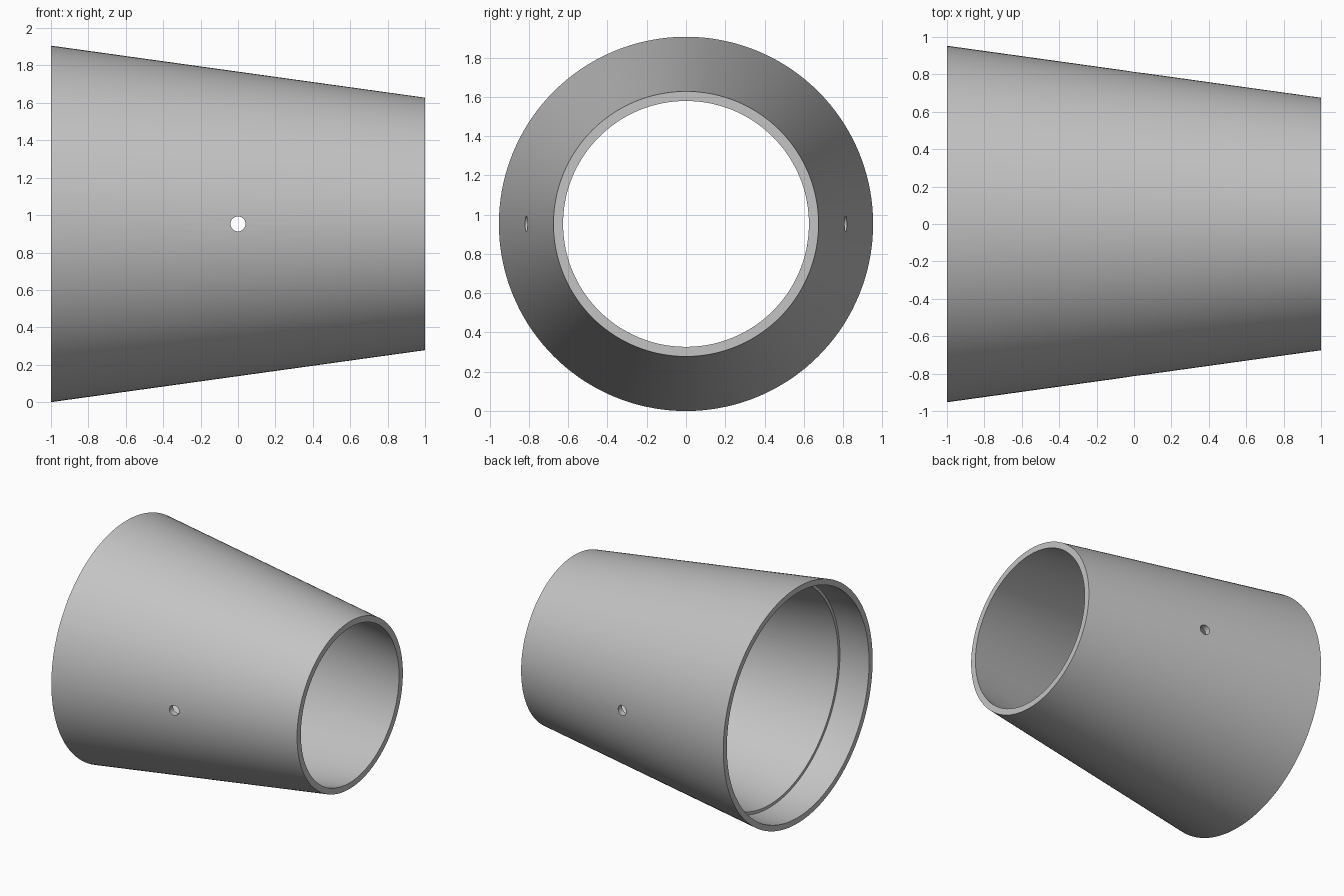
import bpy, bmesh, math
from mathutils import Matrix, Vector

cube = bpy.data.objects.get("Cube")
if cube:
    bpy.data.objects.remove(cube, do_unlink=True)

R_BIG, R_SMALL, WALL = 0.953, 0.675, 0.049
SEGMENTS = 144


def outer_radius(x):
    return R_BIG + (R_SMALL - R_BIG) * (x + 1) / 2


grey = bpy.data.materials.new("light grey")
grey.use_nodes = True
colour = (0.55, 0.55, 0.55, 1)
grey.diffuse_color = colour
grey.node_tree.nodes["Principled BSDF"].inputs["Base Color"].default_value = colour


def make_object(name, bm):
    bmesh.ops.recalc_face_normals(bm, faces=bm.faces[:])
    mesh = bpy.data.meshes.new(name)
    bm.to_mesh(mesh)
    bm.free()
    mesh.materials.append(grey)
    obj = bpy.data.objects.new(name, mesh)
    bpy.context.collection.objects.link(obj)
    return obj


# Tapered sleeve: closed wall section (x, radius) with a stepped socket in the wide end
section = [
    (-1, R_BIG),
    (1, R_SMALL),
    (1, R_SMALL - WALL),
    (-0.75, outer_radius(-0.75) - WALL),
    (-0.75, outer_radius(-0.75) - 0.026),
    (-0.87, R_BIG - 0.046),
    (-1, R_BIG - 0.046),
]
bm = bmesh.new()
rings = []
for i in range(SEGMENTS):
    a = 2 * math.pi * i / SEGMENTS
    rings.append([bm.verts.new((x, r * math.cos(a), R_BIG + r * math.sin(a)))
                  for x, r in section])
for i, ring in enumerate(rings):
    after = rings[(i + 1) % SEGMENTS]
    for j in range(len(section)):
        k = (j + 1) % len(section)
        bm.faces.new((ring[j], ring[k], after[k], after[j]))
sleeve = make_object("tapered_sleeve", bm)

# Cross pin holes through the front and back walls
bm = bmesh.new()
bmesh.ops.create_cone(bm, cap_ends=True, segments=32, radius1=0.04, radius2=0.04,
                      depth=3, matrix=Matrix.Translation(Vector((0, 0, R_BIG)))
                      @ Matrix.Rotation(math.pi / 2, 4, 'X'))
cutter = make_object("pin_hole_cutter", bm)
cutter.hide_render = True

cut = sleeve.modifiers.new("pin_holes", 'BOOLEAN')
cut.operation = 'DIFFERENCE'
cut.solver = 'EXACT'
cut.object = cutter

bpy.ops.object.select_all(action='DESELECT')
sleeve.select_set(True)
bpy.context.view_layer.objects.active = sleeve
bpy.ops.object.modifier_apply(modifier=cut.name)
bpy.data.objects.remove(cutter, do_unlink=True)
bpy.ops.object.shade_smooth_by_angle(angle=math.radians(30))
